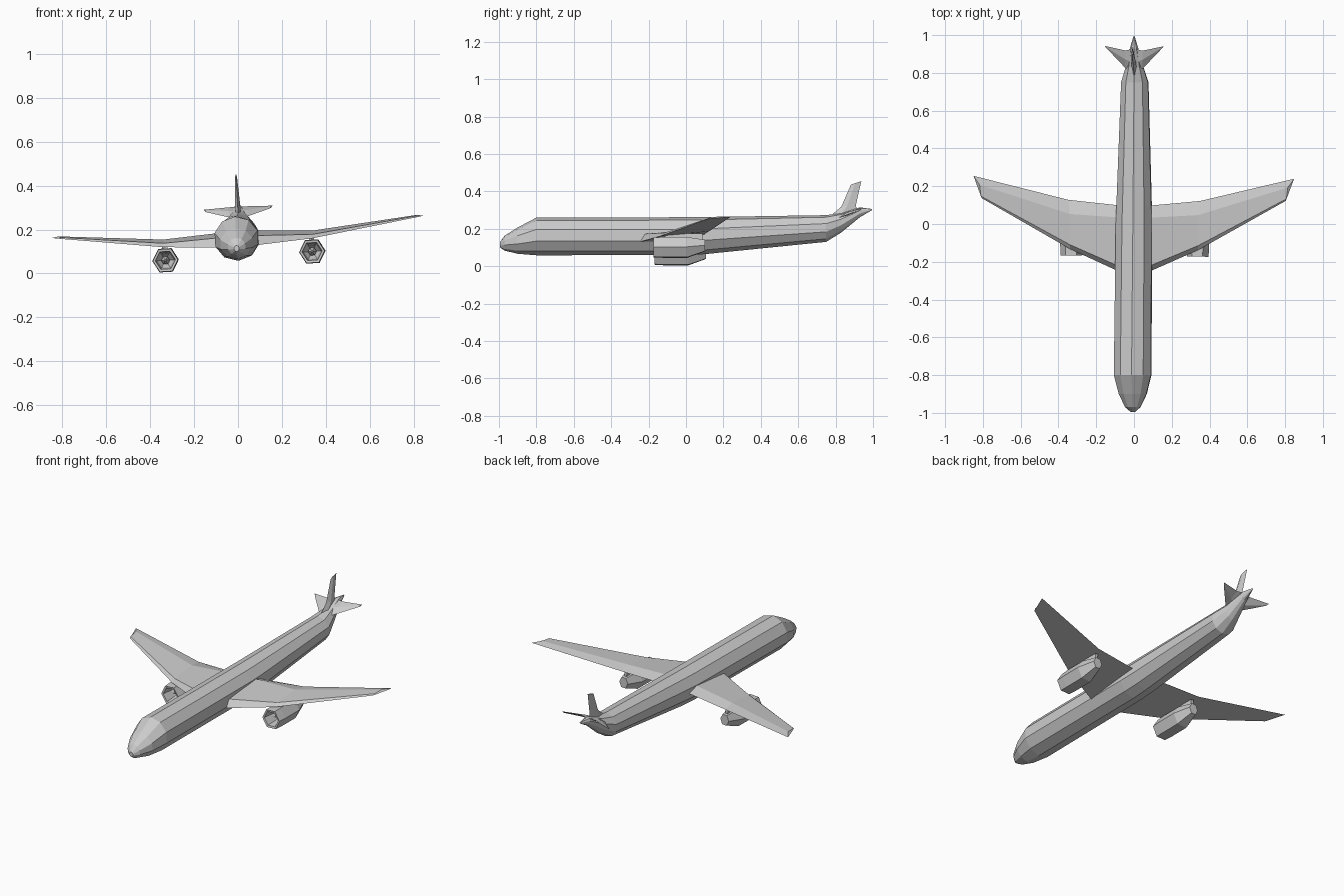
import bpy, bmesh
from math import cos, sin, pi
from mathutils import Matrix, Vector

# The whole aircraft sits with a slight roll and yaw
PIVOT = Vector((0, 0, 0.16))
POSE = (Matrix.Translation(PIVOT) @ Matrix.Rotation(-0.009, 4, 'Z')
        @ Matrix.Rotation(-0.06, 4, 'Y') @ Matrix.Translation(-PIVOT))


def loft(name, sections, side=1, cap=True):
    """Skin a list of equal-length closed sections; side=-1 mirrors in x."""
    bm = bmesh.new()
    rings = [[bm.verts.new((p[0] * side, p[1], p[2])) for p in s] for s in sections]
    n = len(rings[0])
    for a, b in zip(rings, rings[1:]):
        for i in range(n):
            j = (i + 1) % n
            bm.faces.new((a[i], a[j], b[j], b[i]))
    if cap:
        bm.faces.new(rings[0])
        bm.faces.new(rings[-1])
    bmesh.ops.recalc_face_normals(bm, faces=bm.faces)
    bm.transform(POSE)
    mesh = bpy.data.meshes.new(name)
    bm.to_mesh(mesh)
    bm.free()
    ob = bpy.data.objects.new(name, mesh)
    bpy.context.collection.objects.link(ob)
    return ob


def ring(y, rx, z0, z1, n, start=0.0, x=0.0):
    """Polygon ring across the y axis, spanning z0..z1."""
    zc, rz = (z0 + z1) / 2, (z1 - z0) / 2
    return [(x + rx * cos(start + 2 * pi * i / n), y,
             zc + rz * sin(start + 2 * pi * i / n)) for i in range(n)]


# Fuselage: ten-sided tube with blunt nose and upswept tail
stations = [(-0.995, 0.012, 0.10, 0.128), (-0.97, 0.042, 0.083, 0.163),
            (-0.90, 0.077, 0.066, 0.207), (-0.80, 0.103, 0.058, 0.26),
            (0.0, 0.100, 0.059, 0.262), (0.10, 0.097, 0.064, 0.263),
            (0.75, 0.075, 0.13, 0.273), (0.83, 0.049, 0.18, 0.285),
            (0.93, 0.023, 0.262, 0.315), (0.995, 0.003, 0.30, 0.306)]
loft("fuselage", [ring(*s, 10, pi / 2) for s in stations])

# Tail fin: pointed sections (leading edge, two sides, trailing edge)
fin = []
for y0, y1, z0, z1, t in [(0.755, 0.92, 0.255, 0.28, 0.013),
                          (0.83, 0.908, 0.318, 0.325, 0.011),
                          (0.882, 0.937, 0.437, 0.455, 0.004)]:
    ym, zm = y0 * 0.6 + y1 * 0.4, z0 * 0.6 + z1 * 0.4
    fin.append([(0, y0, z0), (t, ym, zm), (0, y1, z1), (-t, ym, zm)])
loft("tail_fin", fin)

for label, s in (("right", 1), ("left", -1)):
    # Wing: swept, kinked at the engine, flat underside
    loft(label + "_wing", [
        [(0.03, -0.275, 0.122), (0.03, -0.245, 0.168), (0.03, 0.03, 0.19), (0.03, 0.095, 0.165)],
        [(0.10, -0.243, 0.125), (0.10, -0.215, 0.167), (0.10, 0.035, 0.189), (0.10, 0.10, 0.165)],
        [(0.34, -0.135, 0.14), (0.34, -0.112, 0.158), (0.34, 0.05, 0.175), (0.35, 0.125, 0.165)],
        [(0.807, 0.13, 0.206), (0.81, 0.14, 0.213), (0.817, 0.20, 0.218), (0.85, 0.247, 0.213)]], s)

    # Tailplane: nose-down swept blade
    loft(label + "_tailplane", [
        [(0.015, 0.80, 0.25), (0.015, 0.86, 0.287), (0.015, 0.925, 0.305), (0.015, 0.86, 0.268)],
        [(0.045, 0.823, 0.259), (0.045, 0.87, 0.288), (0.045, 0.918, 0.304), (0.045, 0.87, 0.272)],
        [(0.145, 0.928, 0.288), (0.15, 0.935, 0.297), (0.157, 0.942, 0.30), (0.15, 0.935, 0.291)]], s)

    # Engine nacelle: hexagonal shell with recessed intake
    shell = [(-0.06, 0.012, 0.07, 0.09), (-0.10, 0.038, 0.042, 0.118),
             (-0.168, 0.046, 0.034, 0.126), (-0.17, 0.057, 0.021, 0.139),
             (-0.12, 0.06, 0.018, 0.142), (0.01, 0.06, 0.018, 0.142),
             (0.105, 0.028, 0.055, 0.125)]
    loft(label + "_engine", [ring(*r, 6, 0, 0.335) for r in shell], s)

    # Engine cone inside the intake
    loft(label + "_engine_cone", [ring(-0.135, 0.003, 0.077, 0.083, 6, 0, 0.335),
                                  ring(-0.085, 0.02, 0.06, 0.10, 6, 0, 0.335)], s)

    # Pylon joining engine and wing
    loft(label + "_pylon", [
        [(0.335 + dx, y, z) for dx, y in ((-0.012, -0.11), (0.012, -0.11), (0.008, 0.09), (-0.008, 0.09))]
        for z in (0.11, 0.155)], s)
